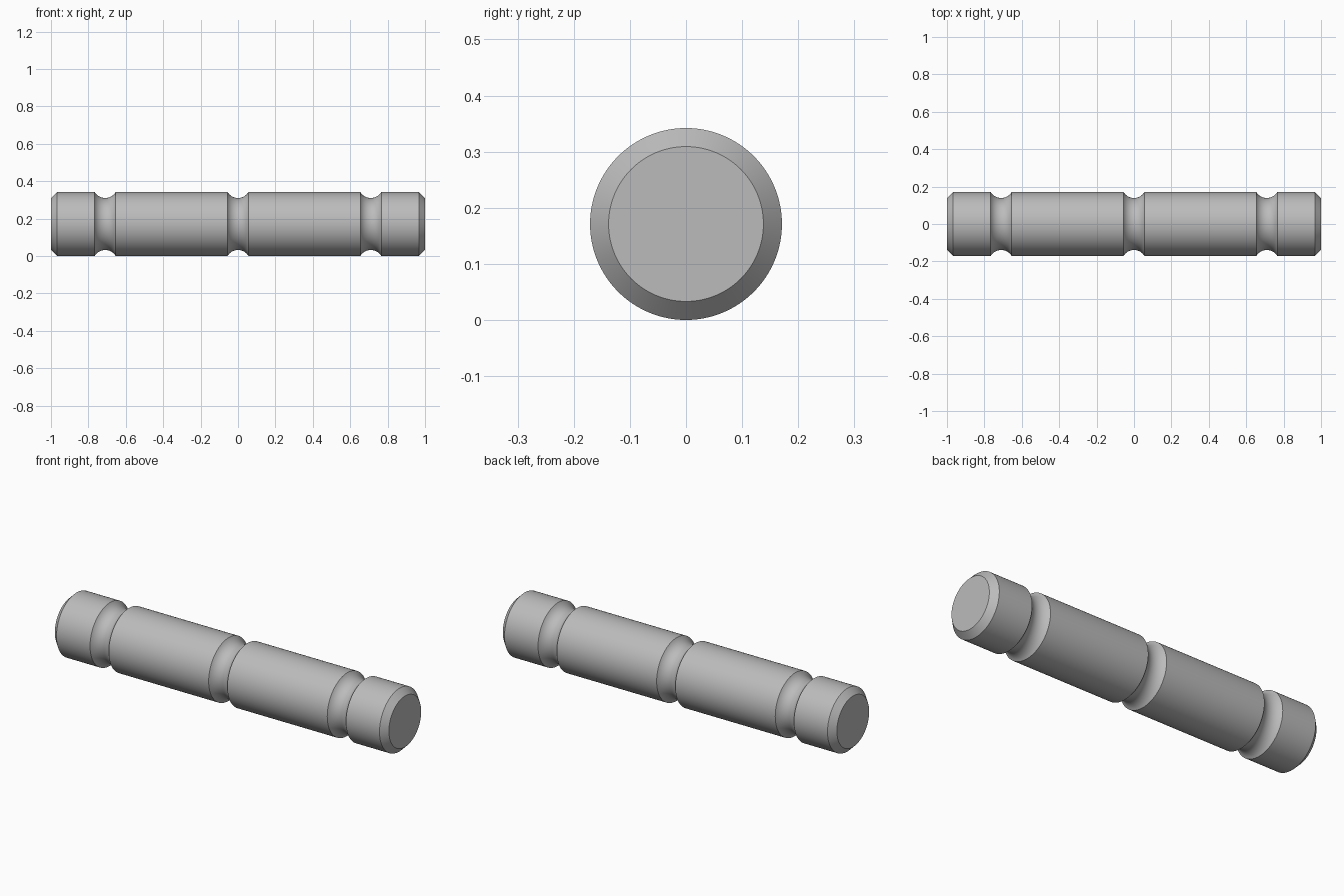
import bpy, bmesh, math
from mathutils import Matrix

cube = bpy.data.objects.get("Cube")
if cube:
    bpy.data.objects.remove(cube, do_unlink=True)

LENGTH, RADIUS, CHAMFER = 2.0, 0.171, 0.033
GROOVES = (-0.71, 0.0, 0.71)
HALF_WIDTH, DEPTH = 0.056, 0.032
ARC_STEPS, SIDES = 16, 96

# Plain steel
steel = bpy.data.materials.new("steel_grey")
steel.use_nodes = True
colour = (0.5, 0.5, 0.5, 1)
steel.diffuse_color = colour
steel.node_tree.nodes["Principled BSDF"].inputs["Base Color"].default_value = colour

# Half profile of the pin: chamfered ends and three round grooves
end = LENGTH / 2
arc_radius = (HALF_WIDTH ** 2 + DEPTH ** 2) / (2 * DEPTH)
arc_angle = math.asin(HALF_WIDTH / arc_radius)
profile = [(-end, RADIUS - CHAMFER), (-end + CHAMFER, RADIUS)]
for centre in GROOVES:
    for i in range(ARC_STEPS + 1):
        a = arc_angle * (2 * i / ARC_STEPS - 1)
        profile.append((centre + arc_radius * math.sin(a),
                        RADIUS - DEPTH + arc_radius * (1 - math.cos(a))))
profile += [(end - CHAMFER, RADIUS), (end, RADIUS - CHAMFER)]

# Turn the profile around the x axis, with one flat cap at each end
bm = bmesh.new()
rings = []
for x, r in profile:
    ring = []
    for i in range(SIDES):
        a = math.tau * i / SIDES
        ring.append(bm.verts.new((x, r * math.cos(a), r * math.sin(a))))
    rings.append(ring)
for near, far in zip(rings, rings[1:]):
    for i in range(SIDES):
        j = (i + 1) % SIDES
        bm.faces.new((near[i], near[j], far[j], far[i]))
bm.faces.new(rings[0])
bm.faces.new(rings[-1])
bmesh.ops.recalc_face_normals(bm, faces=bm.faces)
bm.transform(Matrix.Translation((0, 0, RADIUS)))

mesh = bpy.data.meshes.new("grooved_pin")
bm.to_mesh(mesh)
bm.free()
mesh.materials.append(steel)
pin = bpy.data.objects.new("grooved_pin", mesh)
bpy.context.collection.objects.link(pin)

# Smooth the round surfaces, keep the rims crisp
bpy.ops.object.select_all(action="DESELECT")
pin.select_set(True)
bpy.context.view_layer.objects.active = pin
bpy.ops.object.shade_smooth_by_angle(angle=math.radians(30))
